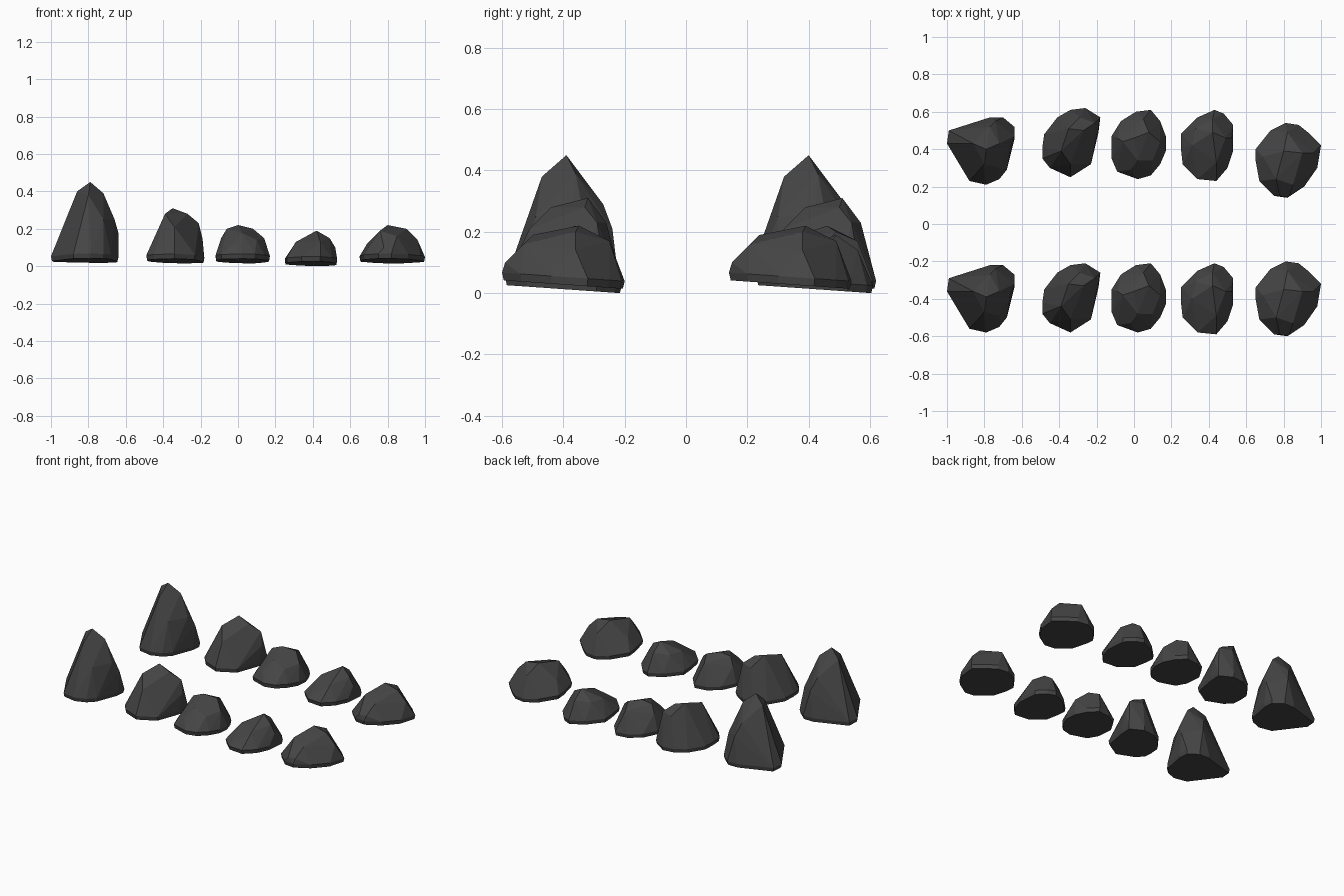
import bpy
import bmesh
import math

cube = bpy.data.objects.get("Cube")
if cube:
    bpy.data.objects.remove(cube, do_unlink=True)

CM = 0.01            # footprints and crests are given in hundredths of a unit
FRONT_ROW = -0.4     # y of the front row
BASE_SLOPE = -0.07   # undersides dip slightly toward the back
FOOT_SCALE = 0.97    # the underside is a little smaller than the widest line
FOOT_LIFT = 0.025    # height of the widest line above the underside

# Dark stone colour shared by every rock
stone = bpy.data.materials.new("dark_stone")
stone.use_nodes = True
stone_colour = (0.06, 0.06, 0.06, 1.0)
stone.diffuse_color = stone_colour
shader = stone.node_tree.nodes["Principled BSDF"]
shader.inputs["Base Color"].default_value = stone_colour
shader.inputs["Roughness"].default_value = 0.9


def add_rock(name, centre_x, row_gap, base_height, footprint, crest):
    """Facet a rock from its footprint and crest points, then repeat it in the back row."""
    bm = bmesh.new()
    for px, py in footprint:
        x, y = px * CM, py * CM
        foot_y = y * FOOT_SCALE
        bm.verts.new((x * FOOT_SCALE, foot_y, base_height + BASE_SLOPE * foot_y))
        bm.verts.new((x, y, base_height + BASE_SLOPE * y + FOOT_LIFT))
    for px, py, pz in crest:
        bm.verts.new((px * CM, py * CM, pz * CM))

    # Wrap the points in flat facets and merge those that lie in one plane
    hull = bmesh.ops.convex_hull(bm, input=bm.verts[:])
    loose = {v for v in hull["geom_interior"] if isinstance(v, bmesh.types.BMVert)}
    bmesh.ops.delete(bm, geom=list(loose), context="VERTS")
    bmesh.ops.dissolve_limit(bm, angle_limit=math.radians(3),
                             verts=bm.verts[:], edges=bm.edges[:])
    bmesh.ops.recalc_face_normals(bm, faces=bm.faces[:])

    mesh = bpy.data.meshes.new(name)
    bm.to_mesh(mesh)
    bm.free()
    mesh.materials.append(stone)
    for row, y in (("front", FRONT_ROW), ("back", FRONT_ROW + row_gap)):
        rock = bpy.data.objects.new(f"{row}_{name}", mesh)
        rock.location = (centre_x, y, 0)
        bpy.context.collection.objects.link(rock)


# Tall pointed rock
add_rock(
    "tall_rock", centre_x=-0.82, row_gap=0.79, base_height=0.03,
    footprint=[(-18, 4), (-17, 11), (5, 18), (12, 18), (18, 13), (18, 6),
               (14, -10), (10, -15), (3, -18), (-6, -16), (-11, -8)],
    crest=[(3, 1, 45), (2, -7, 38), (-4, 4, 40), (10, 4, 39), (5, 13, 29),
           (16, 3, 25), (18, 8, 18), (8, 16, 21), (10, -9, 25), (2, -15, 15)],
)

# Leaning rock with a sloped shoulder
add_rock(
    "leaning_rock", centre_x=-0.33, row_gap=0.83, base_height=0.028,
    footprint=[(-16, -2), (-15, 5), (-8, 14), (-1, 18), (7, 19), (15, 14),
               (14, 6), (10, -11), (-1, -18), (-12, -13), (-16, -8)],
    crest=[(-2, 8, 31), (-6, -4, 28), (6, 7, 28), (12, 11, 23),
           (-10, -2, 19), (-1, -11, 21), (14, 9, 15), (4, 14, 23)],
)

# Rounded middle rock
add_rock(
    "round_rock", centre_x=0.02, row_gap=0.82, base_height=0.028,
    footprint=[(-14, -1), (-14, 5), (-9, 13), (-1, 18), (7, 19), (12, 13), (15, 5),
               (15, -3), (12, -10), (7, -16), (0, -18), (-11, -14), (-14, -7)],
    crest=[(-2, 4, 22), (6, 7, 20), (-8, 2, 20), (0, -8, 18), (12, 2, 15),
           (3, 14, 17), (-11, 4, 15), (8, -8, 14), (-4, -13, 12)],
)

# Low rock with a long front slope
add_rock(
    "low_rock", centre_x=0.39, row_gap=0.82, base_height=0.013,
    footprint=[(-14, -1), (-14, 6), (-5, 15), (4, 19), (9, 17), (14, 11),
               (14, -3), (11, -12), (5, -19), (-5, -18), (-13, -10)],
    crest=[(3, 7, 19), (-8, 0, 13), (10, 4, 15), (5, -9, 13),
           (3, 14, 14), (-6, 9, 13), (13, 4, 10)],
)

# Broad flat-topped rock
add_rock(
    "broad_rock", centre_x=0.82, row_gap=0.74, base_height=0.028,
    footprint=[(-17, 0), (-17, 6), (-9, 16), (-1, 20), (6, 19), (11, 15), (18, 8),
               (16, -4), (9, -14), (0, -20), (-7, -19), (-15, -11)],
    crest=[(-2, 5, 22), (8, 4, 20), (-6, -10, 19), (14, 4, 14), (0, 15, 17),
           (-13, 2, 12), (3, -13, 16), (-4, -19, 10), (1, -19, 10)],
)
